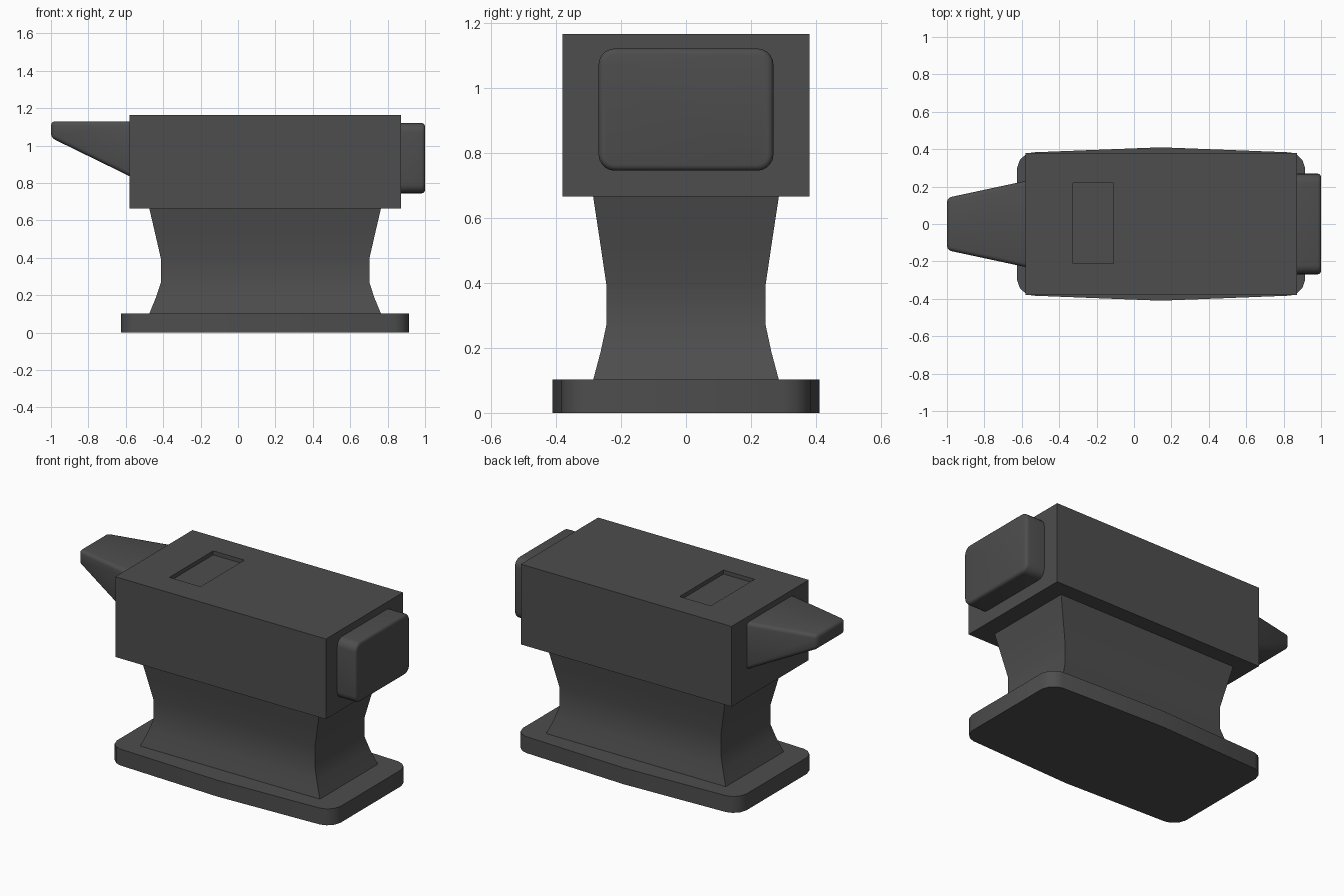
import bpy, bmesh, math

if "Cube" in bpy.data.objects:
    bpy.data.objects.remove(bpy.data.objects["Cube"])

iron = bpy.data.materials.new("dark iron")
iron.diffuse_color = (0.075, 0.075, 0.075, 1)
iron.use_nodes = True
iron.node_tree.nodes["Principled BSDF"].inputs["Base Color"].default_value = iron.diffuse_color


def finish(name, bm, angle=None):
    bmesh.ops.recalc_face_normals(bm, faces=bm.faces)
    me = bpy.data.meshes.new(name)
    bm.to_mesh(me)
    bm.free()
    me.materials.append(iron)
    ob = bpy.data.objects.new(name, me)
    bpy.context.collection.objects.link(ob)
    if angle:
        bpy.ops.object.select_all(action='DESELECT')
        ob.select_set(True)
        bpy.context.view_layer.objects.active = ob
        bpy.ops.object.shade_smooth_by_angle(angle=math.radians(angle))
    return ob


def loft(rings):
    """Skin a stack of equal-length point rings and cap both ends."""
    bm = bmesh.new()
    rows = [[bm.verts.new(p) for p in r] for r in rings]
    n = len(rows[0])
    for a, b in zip(rows, rows[1:]):
        for i in range(n):
            bm.faces.new((a[i], a[(i + 1) % n], b[(i + 1) % n], b[i]))
    bm.faces.new(rows[0])
    bm.faces.new(rows[-1])
    return bm


def rect_z(x0, x1, y0, y1, z):
    return [(x0, y0, z), (x1, y0, z), (x1, y1, z), (x0, y1, z)]


def rect_x(x, w, z0, z1):
    return [(x, -w, z0), (x, w, z0), (x, w, z1), (x, -w, z1)]


def bevel(bm, rule, size, segments):
    bmesh.ops.bevel(bm, geom=[e for e in bm.edges if rule(e)], offset=size,
                    segments=segments, profile=0.5, affect='EDGES')


def along_x(e):
    a, b = e.verts
    return abs(a.co.x - b.co.x) > 0.05


def at_x(x):
    return lambda e: all(abs(v.co.x - x) < 1e-4 for v in e.verts)


# Foot plate: gently pointed long sides, rounded corners
CX = 0.145
quarter = [(0.0, 0.41), (0.69, 0.383), (0.725, 0.371), (0.755, 0.343), (0.77, 0.30)]
right = quarter + [(x, -y) for x, y in reversed(quarter)]
outline = right + [(-x, -y) for x, y in right[1:-1]]
finish("foot_plate", loft([[(CX + x, y, z) for x, y in outline] for z in (0, 0.102)]), 30)

# Waist: pinched column
waist = [(0.10, 0.62, 0.286), (0.19, 0.583, 0.262), (0.27, 0.557, 0.245),
         (0.395, 0.557, 0.245), (0.53, 0.588, 0.265), (0.668, 0.62, 0.286)]
finish("waist", loft([rect_z(CX - hx, CX + hx, -hy, hy, z) for z, hx, hy in waist]), 40)

# Body block with a shallow rectangular recess in the top
finish("body", loft([rect_z(-0.58, 0.872, -0.38, 0.38, 0.665),
                     rect_z(-0.58, 0.872, -0.38, 0.38, 1.165),
                     rect_z(-0.325, -0.11, -0.212, 0.22, 1.165),
                     rect_z(-0.325, -0.11, -0.212, 0.22, 1.14)]))

# Horn: tapering wedge with softened edges
bm = loft([rect_x(-0.57, 0.232, 0.832, 1.13), rect_x(-1.0, 0.14, 1.042, 1.13)])
bevel(bm, lambda e: along_x(e) or at_x(-1.0)(e), 0.022, 3)
finish("horn", bm, 40)

# Heel: rounded pad on the other end
bm = loft([rect_x(0.86, 0.269, 0.745, 1.121), rect_x(1.0, 0.269, 0.745, 1.121)])
bevel(bm, along_x, 0.05, 5)
bevel(bm, at_x(1.0), 0.018, 3)
finish("heel", bm, 40)
